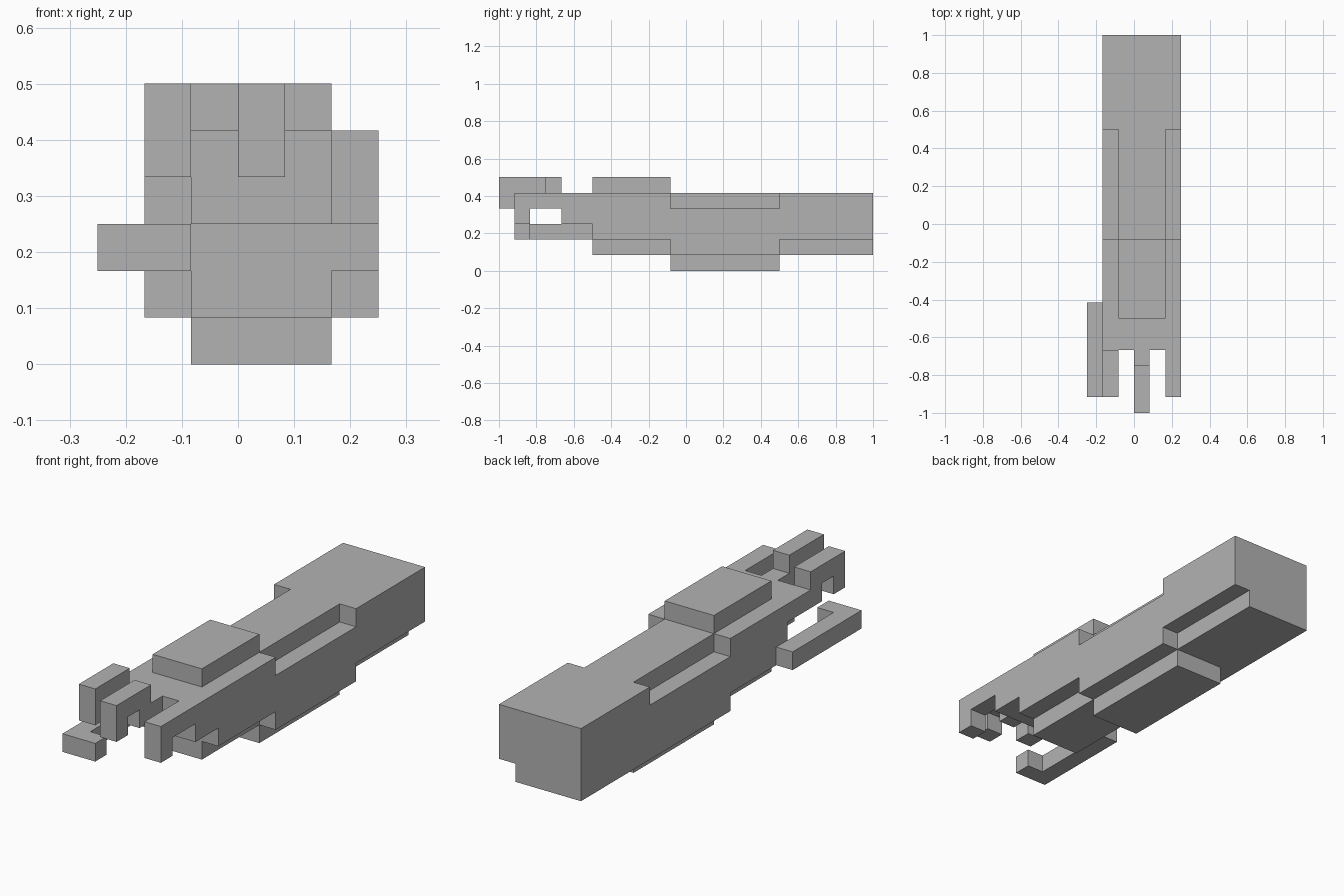
import bpy
import bmesh
from mathutils import Vector

cube = bpy.data.objects.get("Cube")
if cube:
    bpy.data.objects.remove(cube, do_unlink=True)

U = 1 / 12  # grid unit

grey = bpy.data.materials.new("plain grey")
grey.use_nodes = True
colour = (0.45, 0.45, 0.45, 1)
grey.diffuse_color = colour
grey.node_tree.nodes["Principled BSDF"].inputs["Base Color"].default_value = colour


def extrude(name, profile, start, end, axis="x"):
    """Extrude a profile along x (points are y, z) or along z (points are x, y)."""
    bm = bmesh.new()

    def place(p, d):
        return Vector((d, *p) if axis == "x" else (*p, d)) * U

    face = bm.faces.new([bm.verts.new(place(p, start)) for p in profile])
    result = bmesh.ops.extrude_face_region(bm, geom=[face])
    moved = [v for v in result["geom"] if isinstance(v, bmesh.types.BMVert)]
    shift = place((0, 0), end - start)
    bmesh.ops.translate(bm, verts=moved, vec=shift)
    bmesh.ops.recalc_face_normals(bm, faces=bm.faces)
    mesh = bpy.data.meshes.new(name)
    bm.to_mesh(mesh)
    bm.free()
    mesh.materials.append(grey)
    obj = bpy.data.objects.new(name, mesh)
    bpy.context.collection.objects.link(obj)
    return obj


# Central slab with the raised back plate and the stepped underside
extrude("arm_core", [(-8, 3), (-6, 3), (-6, 1), (-1, 1), (-1, 0), (6, 0), (6, 1),
                     (12, 1), (12, 5), (-1, 5), (-1, 6), (-6, 6), (-6, 5), (-8, 5)], -1, 2)

# Left flank, notched along the top
extrude("left_flank", [(-8, 3), (-6, 3), (-6, 2), (-1, 2), (-1, 1), (6, 1), (6, 2),
                       (12, 2), (12, 5), (6, 5), (6, 4), (-1, 4), (-1, 5), (-8, 5)], 2, 3)

# Right flank, notched along the top
extrude("right_flank", [(-8, 4), (-6, 4), (-6, 2), (-1, 2), (-1, 1), (12, 1), (12, 5),
                        (6, 5), (6, 4), (-1, 4), (-1, 5), (-8, 5)], -2, -1)

# Bent fingers
extrude("left_finger", [(-8, 4), (-8, 5), (-11, 5), (-11, 3), (-10, 3), (-10, 4)], 2, 3)
extrude("middle_finger", [(-8, 4), (-8, 5), (-9, 5), (-9, 6), (-12, 6), (-12, 4),
                          (-11, 4), (-11, 5), (-10, 5), (-10, 4)], 0, 1)
extrude("right_finger", [(-8, 4), (-8, 6), (-11, 6), (-11, 4), (-10, 4), (-10, 5),
                         (-9, 5), (-9, 4)], -2, -1)

# Hooked thumb on the right side
extrude("thumb", [(-3, -11), (-1, -11), (-1, -10), (-2, -10), (-2, -5), (-3, -5)],
        2, 3, axis="z")
